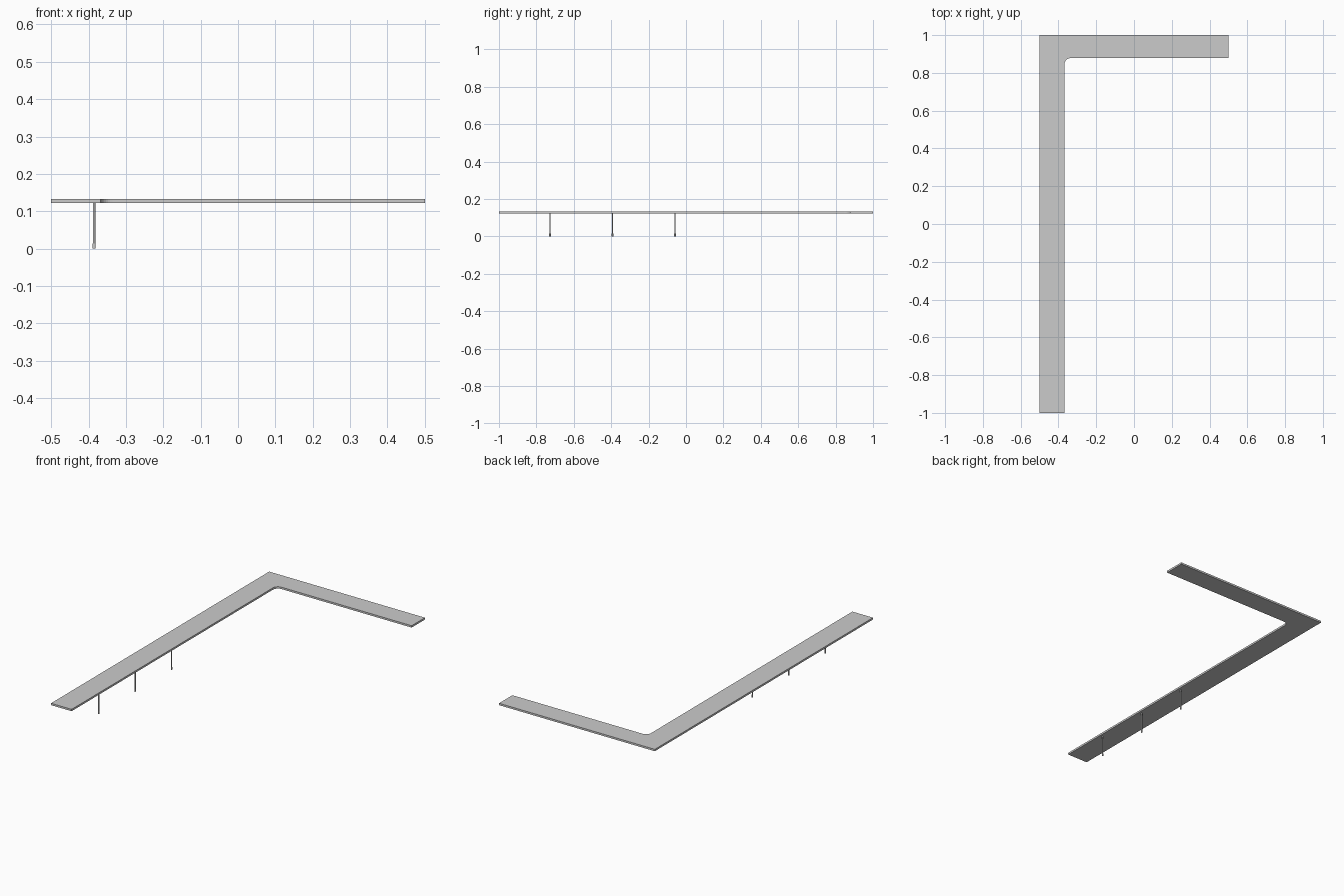
import bpy, bmesh, math

if "Cube" in bpy.data.objects:
    bpy.data.objects.remove(bpy.data.objects["Cube"])

Z_BOTTOM, Z_TOP = 0.122, 0.133
INNER_X, INNER_Y, FILLET = -0.368, 0.878, 0.032


def fillet_points(cx, cy, r, a0, a1, n=8):
    return [(cx + r * math.cos(a0 + (a1 - a0) * i / n),
             cy + r * math.sin(a0 + (a1 - a0) * i / n)) for i in range(n + 1)]


def make_slab(name, outline, z0, z1):
    bm = bmesh.new()
    face = bm.faces.new([bm.verts.new((x, y, z0)) for x, y in outline])
    ext = bmesh.ops.extrude_face_region(bm, geom=[face])
    for v in ext["geom"]:
        if isinstance(v, bmesh.types.BMVert):
            v.co.z = z1
    bmesh.ops.recalc_face_normals(bm, faces=bm.faces)
    mesh = bpy.data.meshes.new(name)
    bm.to_mesh(mesh)
    bm.free()
    obj = bpy.data.objects.new(name, mesh)
    bpy.context.collection.objects.link(obj)
    return obj


def make_post(name, x, y, r, z0, z1):
    bpy.ops.mesh.primitive_cylinder_add(vertices=24, radius=r, depth=z1 - z0,
                                        location=(x, y, (z0 + z1) / 2))
    bpy.context.object.name = name
    bpy.ops.object.shade_smooth_by_angle()


# L-shaped countertop with a rounded inner corner
outline = [(-0.5, -1), (INNER_X, -1)]
outline += fillet_points(INNER_X + FILLET, INNER_Y - FILLET, FILLET,
                         math.pi, math.pi / 2)
outline += [(0.5, INNER_Y), (0.5, 1), (-0.5, 1)]
make_slab("countertop", outline, Z_BOTTOM, Z_TOP)

# Three slim legs near the inner edge, each with a slightly wider foot
for i in range(3):
    y = -0.727 + 0.334 * i
    make_post(f"leg_{i + 1}", -0.385, y, 0.0033, 0.0, Z_BOTTOM)
    make_post(f"leg_foot_{i + 1}", -0.385, y, 0.0043, 0.0, 0.014)
